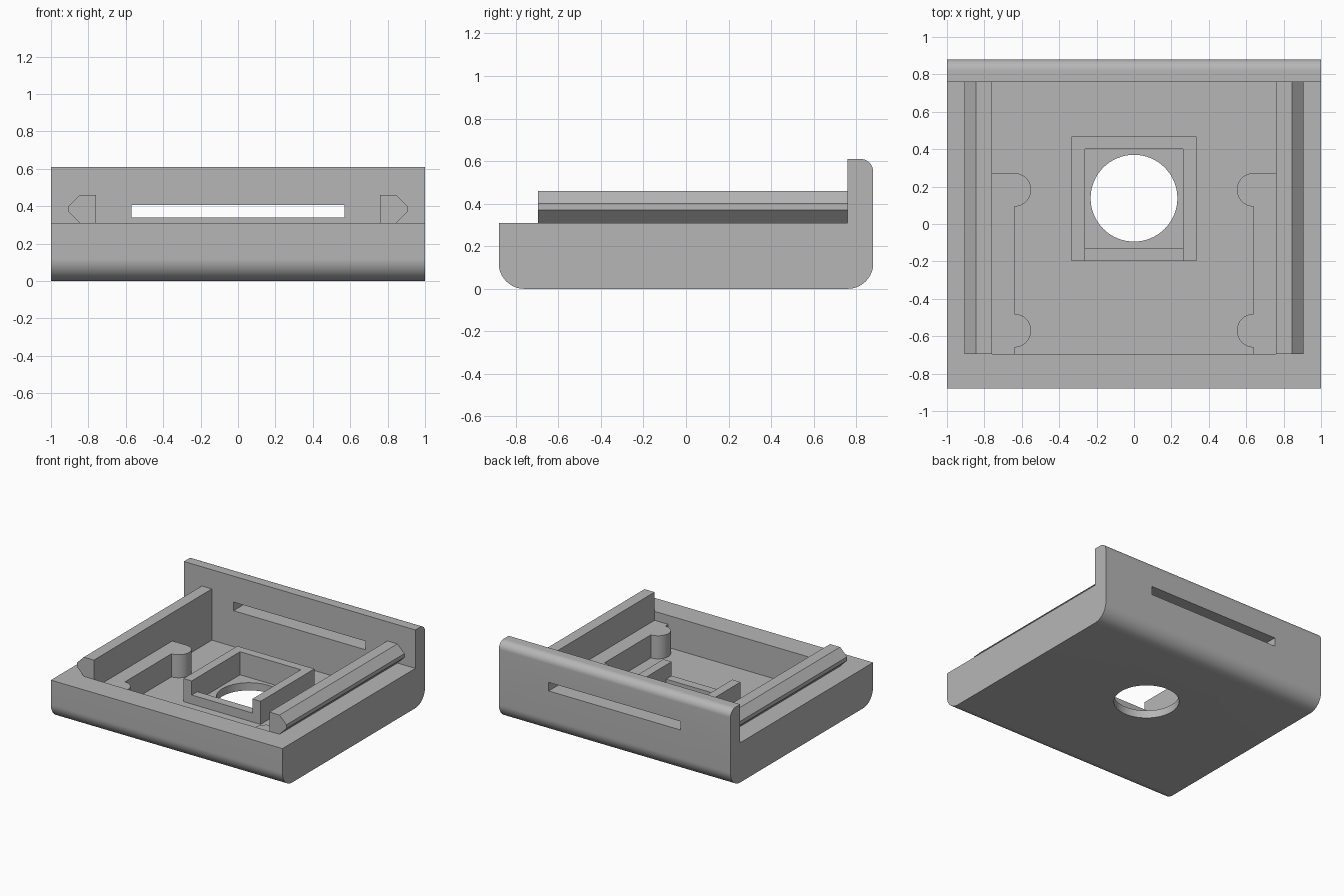
import bpy, bmesh, math
from mathutils import Vector

cube = bpy.data.objects.get("Cube")
if cube:
    bpy.data.objects.remove(cube, do_unlink=True)

grey = bpy.data.materials.new("plain grey")
grey.use_nodes = True
grey.diffuse_color = (0.47, 0.47, 0.47, 1)
grey.node_tree.nodes["Principled BSDF"].inputs["Base Color"].default_value = (0.47, 0.47, 0.47, 1)

RIM, FLOOR, STEP = 0.31, 0.06, 0.24
BACK, CAVITY_FRONT, CAVITY_X = 0.76, -0.695, 0.758


def arc(cx, cy, r, start, end, n=16):
    angles = [math.radians(start + (end - start) * i / n) for i in range(n + 1)]
    return [(cx + r * math.cos(a), cy + r * math.sin(a)) for a in angles]


def prism(name, outline, axis, lo, hi):
    """Extrude a 2D outline along an axis from lo to hi."""
    place = {"x": lambda u, v, w: (w, u, v),
             "y": lambda u, v, w: (u, w, v),
             "z": lambda u, v, w: (u, v, w)}[axis]
    bm = bmesh.new()
    face = bm.faces.new([bm.verts.new(place(u, v, lo)) for u, v in outline])
    out = bmesh.ops.extrude_face_region(bm, geom=[face])
    moved = [g for g in out["geom"] if isinstance(g, bmesh.types.BMVert)]
    bmesh.ops.translate(bm, verts=moved, vec=Vector(place(0, 0, hi - lo)))
    bmesh.ops.recalc_face_normals(bm, faces=bm.faces)
    mesh = bpy.data.meshes.new(name)
    bm.to_mesh(mesh)
    bm.free()
    mesh.materials.append(grey)
    obj = bpy.data.objects.new(name, mesh)
    bpy.context.collection.objects.link(obj)
    return obj


def rect(u0, u1, v0, v1):
    return [(u0, v0), (u1, v0), (u1, v1), (u0, v1)]


def cut(target, cutter):
    mod = target.modifiers.new(cutter.name, "BOOLEAN")
    mod.operation = "DIFFERENCE"
    mod.solver = "EXACT"
    mod.object = cutter
    bpy.context.view_layer.objects.active = target
    bpy.ops.object.modifier_apply(modifier=mod.name)
    bpy.data.objects.remove(cutter, do_unlink=True)


def smooth(obj):
    bpy.ops.object.select_all(action="DESELECT")
    obj.select_set(True)
    bpy.context.view_layer.objects.active = obj
    bpy.ops.object.shade_smooth_by_angle(angle=math.radians(30))


# Tray body with rounded lower edges and an upright back wall
side = (arc(-0.76, 0.12, 0.12, 180, 270) + arc(0.76, 0.12, 0.12, 270, 360)
        + arc(0.82, 0.55, 0.06, 0, 90) + [(BACK, 0.61), (BACK, RIM), (-0.88, RIM)])
body = prism("tray_body", side, "x", -1, 1)

# Open cavity, round floor hole and slot through the back wall
cut(body, prism("cavity", rect(-CAVITY_X, CAVITY_X, CAVITY_FRONT, BACK), "z", FLOOR, 0.5))
cut(body, prism("floor_hole", arc(0, 0.138, 0.232, 0, 360, 64)[:-1], "z", -0.1, 0.2))
cut(body, prism("back_slot", rect(-0.57, 0.57, 0.34, 0.407), "y", 0.7, 1))
smooth(body)

# Side rails and inner ledges with rounded lugs, mirrored left and right
rail = [(CAVITY_X, RIM), (0.845, RIM), (0.905, 0.37), (0.905, 0.4), (0.845, 0.46), (CAVITY_X, 0.46)]
ledge = ([(0.77, 0.273), (0.64, 0.273)]
         + arc(0.64, 0.183, 0.09, 90, 270)[1:]
         + arc(0.64, -0.57, 0.09, 90, 270)
         + [(0.64, -0.71), (0.77, -0.71)])
for label, s in (("left", 1), ("right", -1)):
    prism(label + "_rail", [(s * x, z) for x, z in rail], "y", CAVITY_FRONT, BACK + 0.01)
    smooth(prism(label + "_ledge", [(s * x, y) for x, y in ledge], "z", FLOOR - 0.01, STEP))

# Square frame around the hole, with a lower front sill
frame = [(-0.333, -0.197), (-0.262, -0.197), (-0.262, 0.4), (0.262, 0.4),
         (0.262, -0.197), (0.333, -0.197), (0.333, 0.467), (-0.333, 0.467)]
prism("hole_frame", frame, "z", FLOOR - 0.01, STEP)
prism("frame_sill", rect(-0.27, 0.27, -0.197, -0.128), "z", FLOOR - 0.01, 0.13)
